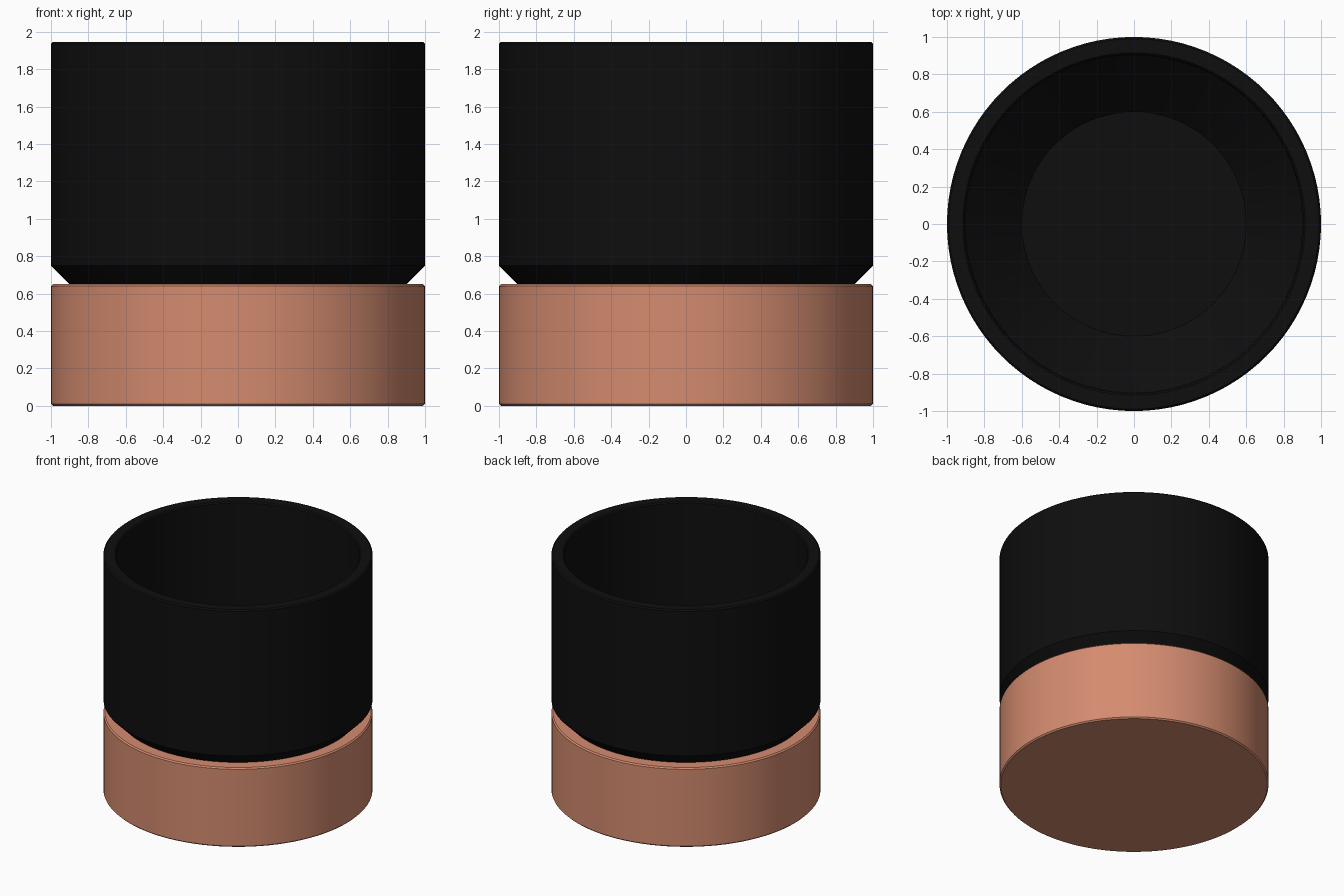
import bpy
import bmesh
import math

cube = bpy.data.objects.get("Cube")
if cube:
    bpy.data.objects.remove(cube, do_unlink=True)


def material(name, colour):
    mat = bpy.data.materials.new(name)
    mat.use_nodes = True
    mat.diffuse_color = colour
    bsdf = next(n for n in mat.node_tree.nodes if n.type == 'BSDF_PRINCIPLED')
    bsdf.inputs["Base Color"].default_value = colour
    return mat


def lathe(name, profile, mat, steps=96):
    """Spin a closed (radius, height) profile about the z axis."""
    bm = bmesh.new()
    verts = [bm.verts.new((r, 0, z)) for r, z in profile]
    edges = [bm.edges.new(pair) for pair in zip(verts, verts[1:])]
    bmesh.ops.spin(bm, geom=verts + edges, cent=(0, 0, 0), axis=(0, 0, 1),
                   angle=math.tau, steps=steps, use_merge=False)
    bmesh.ops.remove_doubles(bm, verts=bm.verts, dist=0.0001)
    bmesh.ops.recalc_face_normals(bm, faces=bm.faces)
    mesh = bpy.data.meshes.new(name)
    bm.to_mesh(mesh)
    bm.free()
    mesh.materials.append(mat)
    obj = bpy.data.objects.new(name, mesh)
    bpy.context.collection.objects.link(obj)
    bpy.ops.object.select_all(action='DESELECT')
    obj.select_set(True)
    bpy.context.view_layer.objects.active = obj
    bpy.ops.object.shade_smooth_by_angle(angle=math.radians(30))
    return obj


black = material("matte black", (0.0045, 0.0045, 0.0045, 1))
copper = material("copper", (0.66, 0.26, 0.16, 1))

# Copper base with softened edges
lathe("base", [(0, 0), (0.99, 0), (1, 0.01), (1, 0.64), (0.99, 0.65), (0, 0.65)], copper)

# Black cup: chamfered foot, softened rim, hollow with a sloped inner floor edge
lathe("cup", [(0, 0.645), (0.895, 0.645), (1, 0.75), (1, 1.935), (0.99, 1.945),
              (0.915, 1.945), (0.905, 1.935), (0.9, 1.05), (0.6, 0.75), (0, 0.75)], black)
